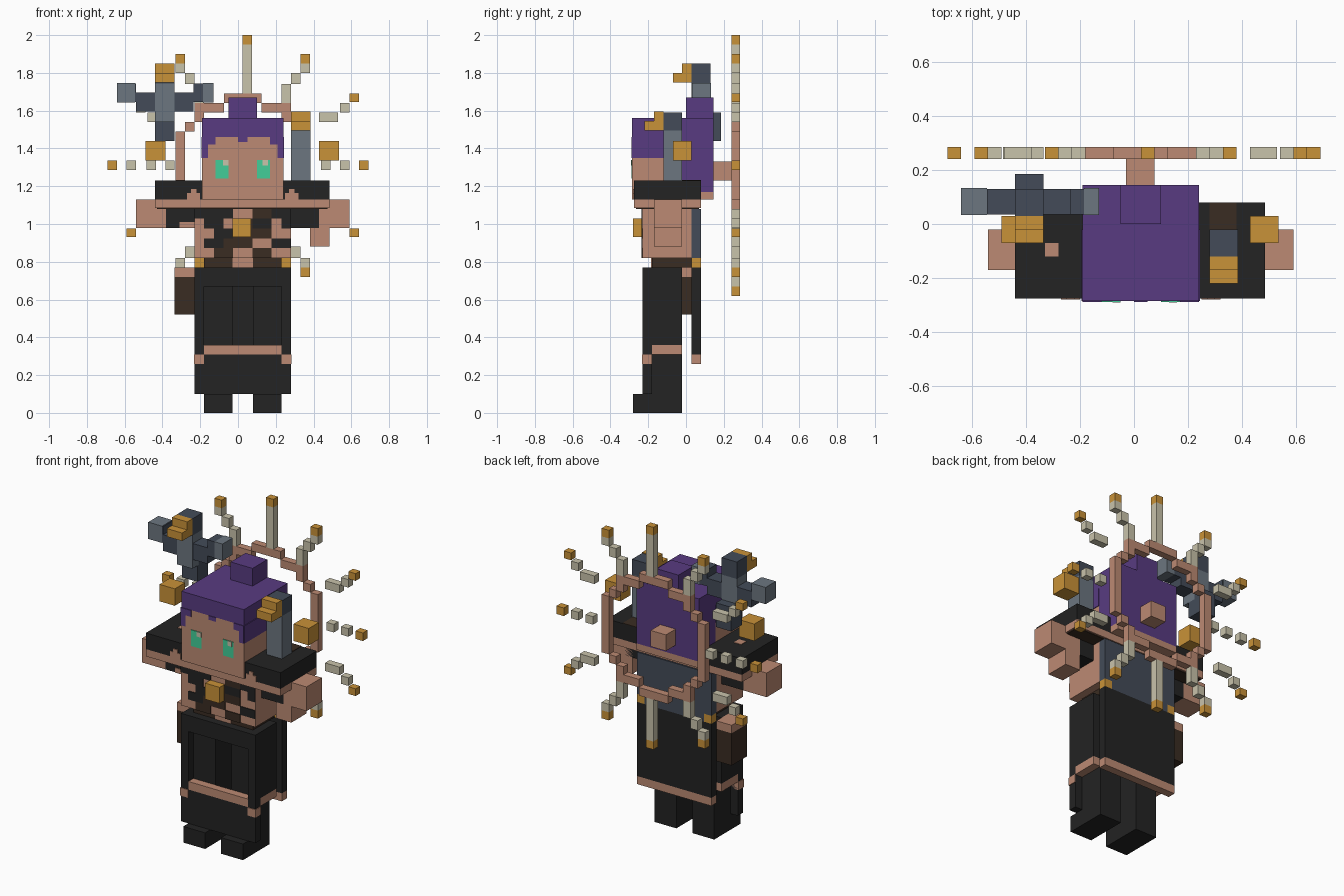
import bpy

# ---------- colours ----------
def mat(name, r, g, b):
    lin = lambda c: ((c / 255 + 0.055) / 1.055) ** 2.4 if c > 10 else c / 255 / 12.92
    m = bpy.data.materials.new(name)
    m.diffuse_color = (lin(r), lin(g), lin(b), 1)
    return m

SKIN = mat("skin", 188, 138, 115)
BLACK = mat("black_cloth", 35, 35, 35)
BROWN = mat("dark_brown", 58, 44, 34)
PURPLE = mat("purple_hair", 88, 59, 129)
GOLD = mat("gold", 201, 146, 56)
CREAM = mat("cream", 201, 195, 171)
SLATE = mat("slate", 108, 118, 128)
DARK = mat("dark_slate", 67, 75, 88)
GREEN = mat("eye_green", 66, 206, 152)

# ---------- helpers ----------
QUADS = [(0, 1, 3, 2), (4, 6, 7, 5), (0, 4, 5, 1), (2, 3, 7, 6), (0, 2, 6, 4), (1, 5, 7, 3)]
C = 0.025  # body centre line

def boxes(name, m, *bs):
    """One object made of boxes given as (x0, x1, y0, y1, z0, z1)."""
    v, f = [], []
    for b in bs:
        n = len(v)
        v += [(x, y, z) for x in b[0:2] for y in b[2:4] for z in b[4:6]]
        f += [tuple(n + i for i in q) for q in QUADS]
    me = bpy.data.meshes.new(name)
    me.from_pydata(v, [], f)
    me.materials.append(m)
    o = bpy.data.objects.new(name, me)
    bpy.context.collection.objects.link(o)
    return o

def both(*bs):
    """Boxes plus their copies mirrored over the body centre line."""
    return list(bs) + [(2 * C - b[1], 2 * C - b[0], *b[2:]) for b in bs]

# ---------- legs and skirt ----------
boxes("legs", BLACK, *both((0.08, 0.23, -0.18, -0.02, 0, 0.67)))
boxes("feet", BLACK, *both((0.08, 0.23, -0.28, -0.18, 0, 0.10)))
boxes("front_skirt", BLACK, (-0.23, 0.28, -0.23, -0.18, 0.10, 0.31),
      (-0.23, 0.28, -0.23, -0.18, 0.67, 0.77),
      *both((0.23, 0.28, -0.23, -0.18, 0.31, 0.67)))
boxes("front_skirt_trim", SKIN, (-0.18, 0.23, -0.23, -0.18, 0.31, 0.36),
      *both((0.23, 0.284, -0.234, -0.18, 0.26, 0.31)))
boxes("side_skirt", BLACK, *both((0.23, 0.28, -0.18, -0.02, 0.36, 0.77)))
boxes("side_skirt_trim", SKIN, *both((0.23, 0.28, -0.18, -0.02, 0.31, 0.36)))
boxes("back_skirt", BLACK, (-0.23, 0.28, 0.03, 0.08, 0.31, 0.77))
boxes("back_skirt_trim", SKIN, (-0.23, 0.28, 0.03, 0.08, 0.26, 0.31))
boxes("hip_top", BLACK, (-0.18, 0.23, -0.18, -0.02, 0.67, 0.77))

# ---------- torso ----------
boxes("waist", BROWN, (-0.18, 0.23, -0.18, 0.03, 0.77, 0.82))
boxes("waist_patch", SKIN, (-0.03, 0.08, -0.185, -0.18, 0.77, 0.82))
boxes("torso", SKIN, (-0.23, 0.28, -0.23, 0.03, 0.82, 1.08))
boxes("back_plate", DARK, (-0.23, 0.28, 0.03, 0.08, 0.82, 1.08))
boxes("back_gold_hem", GOLD, *both((0.23, 0.28, 0.03, 0.08, 0.77, 0.82)))
boxes("back_hem", DARK, (-0.18, 0.23, 0.03, 0.08, 0.77, 0.82))

# mottled chest cloth, one letter per cell from top to bottom
ROWS = ["kkkk..bbkk", ".kk..bkk.k", "..kkbbbb..", ".kkbbb..kk", "..bb..bb.."]
cells = {"k": [], "b": []}
for r, row in enumerate(ROWS):
    for c, ch in enumerate(row):
        if ch in cells:
            x, z = -0.23 + 0.051 * c, 1.08 - 0.052 * r
            cells[ch].append((x, x + 0.051, -0.235, -0.23, z - 0.052, z))
boxes("chest_black_patches", BLACK, *cells["k"])
boxes("chest_brown_patches", BROWN, *cells["b"])
boxes("chest_jewel", GOLD, (-0.03, 0.07, -0.28, -0.23, 0.93, 1.03))

# ---------- shoulder cape ----------
boxes("cape", BLACK, (-0.44, 0.485, -0.275, 0.08, 1.13, 1.23))
boxes("cape_trim", SKIN, (-0.44, 0.485, -0.275, 0.08, 1.085, 1.13),
      *both((0.25, 0.32, -0.28, -0.275, 1.13, 1.165), (0.27, 0.30, -0.28, -0.275, 1.165, 1.185)))
boxes("cape_underside", BROWN, (-0.43, 0.475, -0.265, 0.07, 1.08, 1.085))
boxes("cape_top_patch", BROWN, (0.28, 0.38, -0.02, 0.08, 1.23, 1.233))
boxes("cape_top_spot", SKIN, (-0.33, -0.28, -0.12, -0.07, 1.23, 1.233))

# ---------- arms ----------
boxes("sleeves", BLACK, *both((0.28, 0.43, -0.17, -0.02, 0.98, 1.08)))
boxes("sleeve_patch", SKIN, (-0.31, -0.23, -0.174, -0.17, 0.98, 1.01))
boxes("hands", SKIN, (-0.54, -0.38, -0.17, -0.02, 0.98, 1.13),
      (0.38, 0.59, -0.17, -0.02, 0.98, 1.13), (0.38, 0.485, -0.17, -0.02, 0.88, 0.98))
boxes("hip_pouch", BROWN, (-0.335, -0.23, -0.12, 0.03, 0.52, 0.72))
boxes("hip_pouch_top", SKIN, (-0.335, -0.23, -0.12, 0.03, 0.72, 0.77))

# ---------- head ----------
boxes("face", SKIN, (-0.19, 0.24, -0.285, -0.02, 1.13, 1.46))
boxes("nape", SKIN, (-0.19, 0.24, -0.02, 0.145, 1.13, 1.17))
boxes("hair_cap", PURPLE, (-0.19, 0.24, -0.285, 0.145, 1.46, 1.56))
boxes("hair_back", PURPLE, (-0.19, 0.24, -0.02, 0.145, 1.17, 1.46))
boxes("side_hair", PURPLE, *both((0.24, 0.244, -0.285, -0.02, 1.35, 1.46)))
boxes("fringe", PURPLE, *both((0.21, 0.24, -0.289, -0.285, 1.35, 1.46),
      (0.17, 0.21, -0.289, -0.285, 1.42, 1.46)), (0.0, 0.05, -0.289, -0.285, 1.435, 1.46))
boxes("hair_bun", PURPLE, (-0.05, 0.10, 0.0, 0.145, 1.56, 1.67))
boxes("eyes", GREEN, *both((0.10, 0.17, -0.289, -0.285, 1.24, 1.34)))
boxes("eye_glints", CREAM, (-0.08, -0.05, -0.291, -0.289, 1.31, 1.34),
      (0.13, 0.16, -0.291, -0.289, 1.31, 1.34))

# ---------- halo ring and rays ----------
Y = (0.24, 0.285)
boxes("halo_mount", SKIN, (-0.03, 0.075, 0.145, 0.24, 1.23, 1.33))
def ring(*ps):
    """Halo boxes (x0, x1, z0, z1) repeated left/right and top/bottom."""
    return both(*[(p[0], p[1], *Y, *z) for p in ps
                  for z in ((p[2], p[3]), (2.62 - p[3], 2.62 - p[2]))])
boxes("halo_ring", SKIN, *ring((C, 0.125, 1.64, 1.69), (0.125, 0.28, 1.59, 1.64),
      (0.23, 0.28, 1.54, 1.59), (0.28, 0.33, 1.49, 1.54), (0.33, 0.38, 1.31, 1.49)))
boxes("diagonal_rays", CREAM, *ring((0.23, 0.28, 1.64, 1.74), (0.28, 0.33, 1.74, 1.80),
      (0.33, 0.38, 1.80, 1.85), (0.43, 0.53, 1.54, 1.59), (0.54, 0.59, 1.59, 1.64)))
boxes("diagonal_ray_tips", GOLD, *ring((0.33, 0.38, 1.85, 1.90), (0.59, 0.64, 1.645, 1.69)))
boxes("upright_rays", CREAM, (0.025, 0.075, *Y, 1.69, 1.95), (0.025, 0.075, *Y, 0.67, 0.93))
boxes("upright_ray_tips", GOLD, (0.025, 0.075, *Y, 1.95, 2.0), (0.025, 0.075, *Y, 0.62, 0.67))
level = lambda xs: [(x - 0.025, x + 0.025, *Y, 1.285, 1.335) for x in xs]
boxes("level_rays", CREAM, *level((-0.565, -0.46, -0.36, 0.465, 0.565)))
boxes("level_ray_tips", GOLD, *level((-0.665, 0.665)))

# ---------- right shoulder creature head ----------
boxes("shoulder_neck", SLATE, (0.28, 0.385, -0.12, -0.02, 1.23, 1.495))
boxes("shoulder_head", DARK, (0.28, 0.385, -0.12, -0.02, 1.495, 1.59))
boxes("shoulder_beak", GOLD, (0.28, 0.385, -0.22, -0.12, 1.495, 1.545),
      (0.28, 0.385, -0.17, -0.12, 1.545, 1.595))
boxes("floating_cubes", GOLD, (0.43, 0.535, -0.07, 0.03, 1.335, 1.44),
      (-0.49, -0.385, -0.07, 0.03, 1.335, 1.44))

# ---------- flying creature on the left ----------
boxes("bird_body", SLATE, (-0.44, -0.335, 0.03, 0.13, 1.54, 1.745))
boxes("bird_head", DARK, (-0.44, -0.335, 0.03, 0.13, 1.745, 1.85))
boxes("bird_beak", GOLD, (-0.44, -0.335, -0.02, 0.03, 1.80, 1.85),
      (-0.44, -0.335, -0.07, 0.03, 1.75, 1.80))
boxes("bird_tail", DARK, (-0.44, -0.335, 0.08, 0.185, 1.44, 1.59))
boxes("bird_wings", DARK, (-0.54, -0.44, 0.035, 0.13, 1.595, 1.695),
      (-0.335, -0.235, 0.035, 0.13, 1.595, 1.695),
      (-0.59, -0.54, 0.035, 0.13, 1.645, 1.745), (-0.235, -0.185, 0.035, 0.13, 1.645, 1.745))
boxes("bird_wing_tips", SLATE, (-0.64, -0.545, 0.033, 0.133, 1.643, 1.747),
      (-0.185, -0.13, 0.033, 0.133, 1.643, 1.747))
